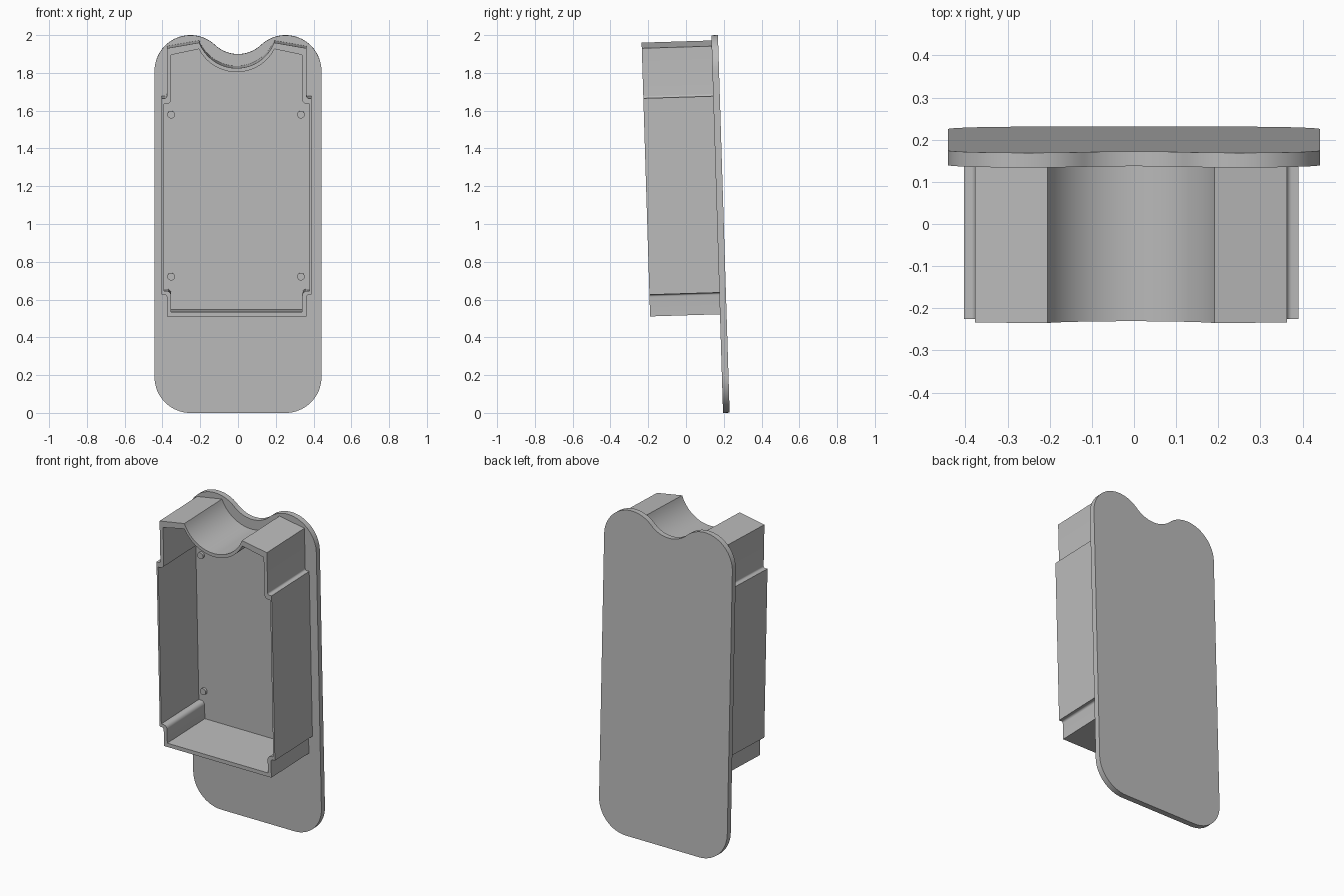
import bpy
import bmesh
from math import pi, sin, cos, atan2, hypot

if "Cube" in bpy.data.objects:
    bpy.data.objects.remove(bpy.data.objects["Cube"])

LEAN = 0.031          # backward lean of the whole part
PLATE = 0.035         # plate thickness
DEPTH = 0.405         # plate back to tray rim
SHIFT = -0.007        # tray sits slightly off centre

grey = bpy.data.materials.new("plain grey")
grey.use_nodes = True
grey.diffuse_color = (0.5, 0.5, 0.5, 1)
grey.node_tree.nodes["Principled BSDF"].inputs["Base Color"].default_value = (0.5, 0.5, 0.5, 1)


def arc(cx, cy, r, a0, a1, n):
    return [(cx + r * cos(a0 + (a1 - a0) * i / n),
             cy + r * sin(a0 + (a1 - a0) * i / n)) for i in range(n + 1)]


def mirrored(half):
    """Close a right-hand half outline, bottom to top centre, across x = 0."""
    return half + [(-x, y) for x, y in reversed(half) if x > 1e-4]


def finish(bm, name):
    bmesh.ops.recalc_face_normals(bm, faces=bm.faces)
    mesh = bpy.data.meshes.new(name)
    bm.to_mesh(mesh)
    bm.free()
    mesh.materials.append(grey)
    obj = bpy.data.objects.new(name, mesh)
    bpy.context.collection.objects.link(obj)
    obj.location = (0, 0.231, 0.001)
    obj.rotation_euler = (pi / 2 + LEAN, 0, 0)
    bpy.ops.object.select_all(action="DESELECT")
    obj.select_set(True)
    bpy.context.view_layer.objects.active = obj
    bpy.ops.object.shade_smooth_by_angle(angle=pi / 6)
    return obj


def prism(name, outline, low, high):
    bm = bmesh.new()
    face = bm.faces.new([bm.verts.new((x, y, low)) for x, y in outline])
    top = bmesh.ops.extrude_face_region(bm, geom=[face])["geom"]
    bmesh.ops.translate(bm, vec=(0, 0, high - low),
                        verts=[g for g in top if isinstance(g, bmesh.types.BMVert)])
    return finish(bm, name)


def tray_outline(narrow, wide, bottom, low, high, fillet, shoulder, peak, dip):
    """Stepped tray outline with a round notch at the top."""
    half = [(narrow, bottom)]
    half += arc(narrow + fillet, low - fillet, fillet, pi, pi / 2, 6)
    half += [(wide, low), (wide, high)]
    half += arc(narrow + fillet, high + fillet, fillet, -pi / 2, -pi, 6)
    half += [(narrow, shoulder)]
    px, py = peak
    sag = py - dip
    r = (px * px + sag * sag) / (2 * sag)
    start = atan2(py - dip - r, px)
    half += arc(0, dip + r, r, start, -pi / 2, 20)
    rise = LEAN * DEPTH
    return [(x + SHIFT, y + rise) for x, y in mirrored(half)]


# Back plate with rounded corners and a soft notch in its top edge
half_width, corner, length, notch_low = 0.442, 0.19, 2.0, 1.9
cx, cy = half_width - corner, length - corner
drop = notch_low - cy
notch = (cx * cx + drop * drop - corner * corner) / (2 * (corner - drop))
turn = atan2(notch_low + notch - cy, -cx)
half = arc(cx, corner, corner, -pi / 2, 0, 16)
half += arc(cx, cy, corner, 0, turn, 24)
half += arc(0, notch_low + notch, notch, turn - pi, -pi / 2, 16)[1:]
prism("back_plate", mirrored(half), 0, PLATE)

# Open tray wall: matching outer and inner outlines joined into a ring
outer = tray_outline(0.37, 0.397, 0.51, 0.625, 1.665, 0.012, 1.93, (0.198, 1.96), 1.825)
inner = tray_outline(0.347, 0.386, 0.534, 0.645, 1.635, 0.025, 1.895, (0.2, 1.926), 1.804)
bm = bmesh.new()
rings = [[bm.verts.new((x, y, z)) for x, y in line]
         for line, z in ((outer, PLATE - 0.005), (outer, DEPTH),
                         (inner, DEPTH), (inner, PLATE - 0.005))]
count = len(outer)
for a, b in zip(rings, rings[1:]):
    for i in range(count):
        j = (i + 1) % count
        bm.faces.new((a[i], a[j], b[j], b[i]))
finish(bm, "tray_wall")

# Four small round pegs on the tray floor
for side, x in (("right", -0.354), ("left", 0.333)):
    for level, y in (("lower", 0.722), ("upper", 1.58)):
        prism(f"{level}_{side}_peg", arc(x, y, 0.02, 0, 2 * pi, 24)[:-1],
              PLATE - 0.005, PLATE + 0.015)
